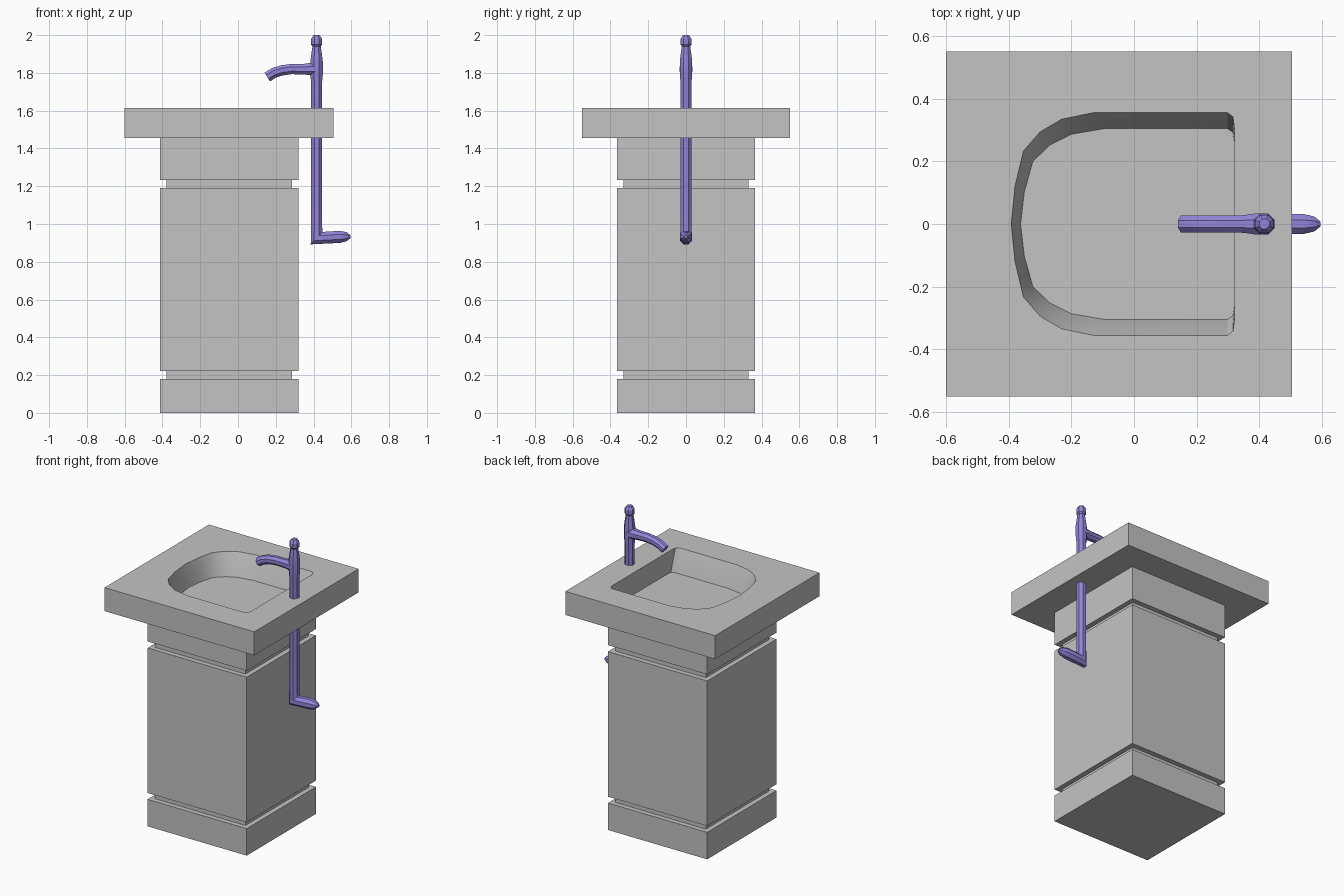
import bpy, bmesh, math
from mathutils import Vector

if "Cube" in bpy.data.objects:
    bpy.data.objects.remove(bpy.data.objects["Cube"])


def material(name, rgb):
    m = bpy.data.materials.new(name)
    m.diffuse_color = (*rgb, 1)
    m.use_nodes = True
    m.node_tree.nodes["Principled BSDF"].inputs["Base Color"].default_value = m.diffuse_color
    return m


STONE = material("grey_stone", (0.55, 0.55, 0.55))
METAL = material("purple_metal", (0.30, 0.23, 0.69))


def finish(name, bm, mat, angle):
    bmesh.ops.recalc_face_normals(bm, faces=bm.faces)
    me = bpy.data.meshes.new(name)
    bm.to_mesh(me)
    bm.free()
    me.materials.append(mat)
    ob = bpy.data.objects.new(name, me)
    bpy.context.collection.objects.link(ob)
    bpy.context.view_layer.objects.active = ob
    ob.select_set(True)
    bpy.ops.object.shade_smooth_by_angle(angle=math.radians(angle))
    ob.select_set(False)
    return ob


def bridge(bm, a, b):
    n = len(a)
    for i in range(n):
        bm.faces.new((a[i], a[(i + 1) % n], b[(i + 1) % n], b[i]))


def ring(bm, pts):
    return [bm.verts.new(p) for p in pts]


def rect(bm, x0, x1, y, z):
    return ring(bm, [(x0, -y, z), (x1, -y, z), (x1, y, z), (x0, y, z)])


# Pedestal: square column with two recessed grooves
bm = bmesh.new()
levels = [(0, 0), (0.18, 0), (0.18, 1), (0.222, 1), (0.222, 0), (1.19, 0),
          (1.19, 1), (1.233, 1), (1.233, 0), (1.457, 0)]
rings = [rect(bm, -0.412 + 0.033 * g, 0.32 - 0.033 * g, 0.365 - 0.033 * g, z)
         for z, g in levels]
for a, b in zip(rings, rings[1:]):
    bridge(bm, a, b)
bm.faces.new(rings[0])
bm.faces.new(rings[-1])
finish("pedestal", bm, STONE, 20)

# Basin slab: thick top with a D-shaped bowl sunk into it
bm = bmesh.new()
TOP, BOTTOM, FLOOR = 1.613, 1.456, 1.468
low, high = rect(bm, -0.6, 0.505, 0.55, BOTTOM), rect(bm, -0.6, 0.505, 0.55, TOP)
bridge(bm, low, high)
bm.faces.new(low)
half = [(0.32, 0.31), (0.316, 0.342), (0.298, 0.356), (-0.126, 0.356),
        (-0.23, 0.335), (-0.30, 0.294), (-0.353, 0.233), (-0.38, 0.12)]
outline = half + [(-0.392, 0)] + [(x, -y) for x, y in reversed(half)]


def bowl(t, z):
    # the bowl narrows downward, except at its straight upright back wall
    return ring(bm, [(x + (0.03 * t if x < 0 else 0), y * (1 - 0.145 * t), z)
                     for x, y in outline])


bowls = [bowl(0, TOP), bowl(0.5, 1.55), bowl(1, FLOOR)]
for a, b in zip(bowls, bowls[1:]):
    bridge(bm, a, b)
bm.faces.new(bowls[-1])
edges = []
for loop in (high, bowls[0]):
    for i, v in enumerate(loop):
        edges.append(bm.edges.get((v, loop[(i + 1) % len(loop)])))
bmesh.ops.triangle_fill(bm, edges=edges, use_beauty=True, normal=(0, 0, 1))
finish("basin_slab", bm, STONE, 30)


def tube(name, path, sides=8):
    """Mitred tube through (x, z, radius) points in the y = 0 plane."""
    bm = bmesh.new()
    pts = [Vector((x, z)) for x, z, r in path]
    rings = []
    for i, p in enumerate(pts):
        d0 = (p - pts[max(i - 1, 0)]).normalized()
        d1 = (pts[min(i + 1, len(pts) - 1)] - p).normalized()
        t = (d0 + d1).normalized()
        stretch = 1 / max(0.5, t.dot(d1 if d1.length else d0))
        n = Vector((-t.y, t.x)) * stretch
        r = path[i][2] / math.cos(math.pi / sides)
        loop = []
        for k in range(sides):
            a = 2 * math.pi * (k + 0.5) / sides
            q = p + n * (r * math.cos(a))
            loop.append((q.x, r * math.sin(a), q.y))
        rings.append(ring(bm, loop))
    for a, b in zip(rings, rings[1:]):
        bridge(bm, a, b)
    bm.faces.new(rings[0])
    bm.faces.new(rings[-1])
    return finish(name, bm, METAL, 30)


# Supply pipe: tapered foot, sharp bend, long riser and knob on top
tube("supply_pipe", [
    (0.595, 0.932, 0.008), (0.575, 0.933, 0.024), (0.54, 0.932, 0.032),
    (0.416, 0.925, 0.031), (0.416, 1.00, 0.029), (0.416, 1.75, 0.029),
    (0.416, 1.79, 0.033), (0.416, 1.86, 0.033), (0.416, 1.90, 0.028),
    (0.416, 1.94, 0.022), (0.416, 1.95, 0.029), (0.416, 1.98, 0.029),
    (0.416, 2.0, 0.016)])

# Spout: curved arm reaching over the bowl
tube("spout", [
    (0.416, 1.82, 0.034), (0.385, 1.82, 0.033), (0.35, 1.82, 0.028),
    (0.28, 1.82, 0.027), (0.23, 1.813, 0.027), (0.19, 1.80, 0.027),
    (0.155, 1.778, 0.027)])
